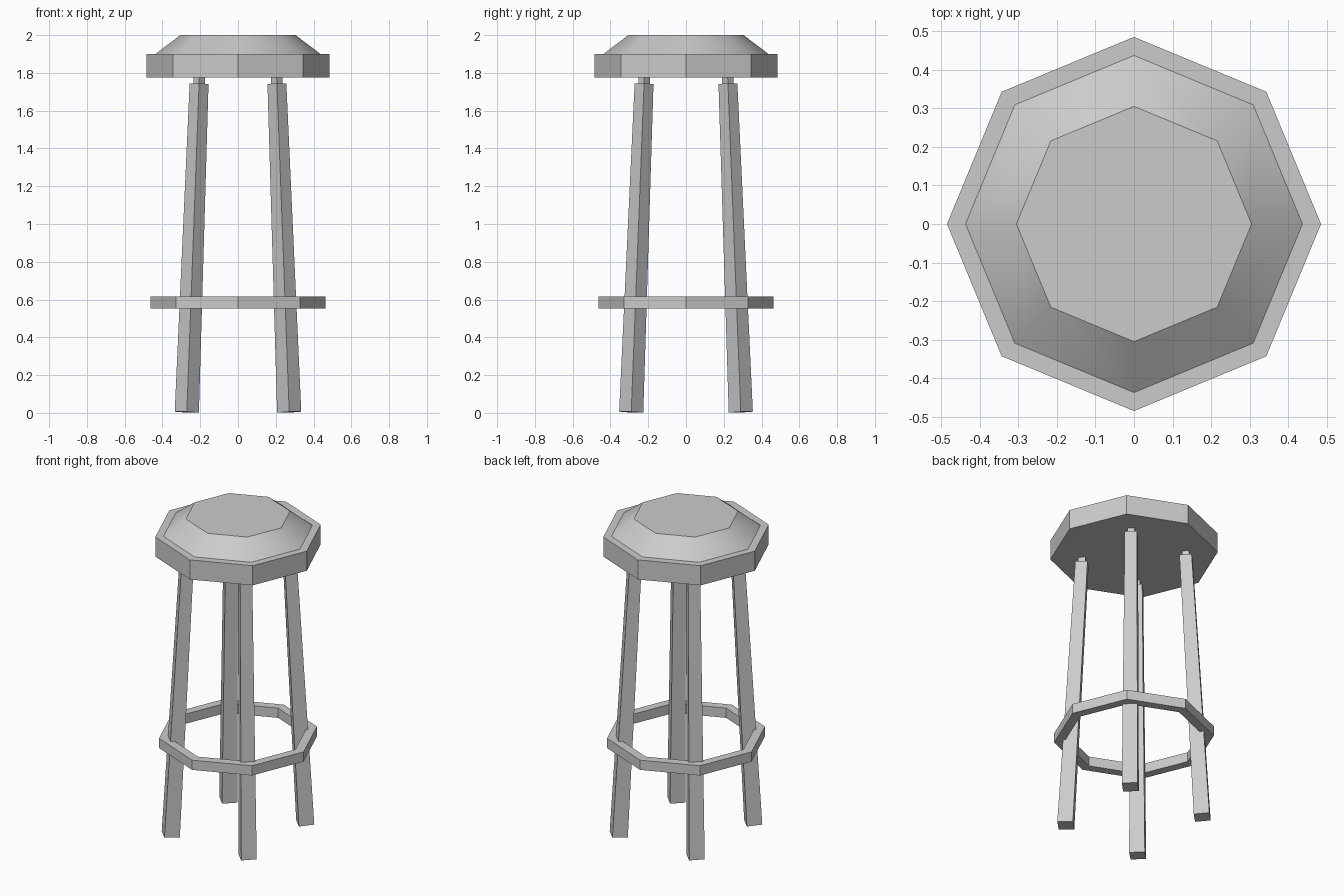
import bpy, math
from mathutils import Vector

if "Cube" in bpy.data.objects:
    bpy.data.objects.remove(bpy.data.objects["Cube"])


def frustum(name, p0, p1, r0, r1, sides):
    """Flat-sided tapered prism running from p0 to p1."""
    p0, p1 = Vector(p0), Vector(p1)
    axis = p1 - p0
    rot = Vector((0, 0, 1)).rotation_difference(axis).to_euler()
    bpy.ops.mesh.primitive_cone_add(vertices=sides, radius1=r0, radius2=r1, depth=axis.length,
                                    location=(p0 + p1) / 2, rotation=rot)
    ob = bpy.context.object
    ob.name = name
    return ob


def octagon_ring(name, outer, inner, z0, z1):
    """Octagonal band with a rectangular cross-section."""
    profile = [(outer, z0), (outer, z1), (inner, z1), (inner, z0)]
    verts, faces = [], []
    for i in range(8):
        a = i * math.pi / 4
        verts += [(r * math.cos(a), r * math.sin(a), z) for r, z in profile]
        j = (i + 1) % 8
        for k in range(4):
            m = (k + 1) % 4
            faces.append((i * 4 + k, j * 4 + k, j * 4 + m, i * 4 + m))
    mesh = bpy.data.meshes.new(name)
    mesh.from_pydata(verts, [], faces)
    ob = bpy.data.objects.new(name, mesh)
    bpy.context.collection.objects.link(ob)
    return ob


# Seat board
frustum("seat_board", (0, 0, 1.775), (0, 0, 1.9), 0.485, 0.485, 8)

# Cushion with softened sloping sides and a crisp flat top
frustum("seat_cushion", (0, 0, 1.9), (0, 0, 2.0), 0.437, 0.305, 8)
bpy.ops.object.shade_smooth_by_angle(angle=math.radians(33))

# Foot ring
octagon_ring("foot_ring", 0.463, 0.405, 0.553, 0.615)

# Splayed tapered legs, corners facing the axes, with a thin peg into the seat
for sx, side in ((-1, "left"), (1, "right")):
    for sy, end in ((-1, "front"), (1, "back")):
        foot = Vector((sx * 0.271, sy * 0.29, 0.004))
        top = Vector((sx * 0.206, sy * 0.222, 1.743))
        frustum(f"{end}_{side}_leg", foot, top, 0.064, 0.05, 4)
        peg_end = top + (top - foot).normalized() * 0.05
        frustum(f"{end}_{side}_peg", top, peg_end, 0.03, 0.03, 4)
